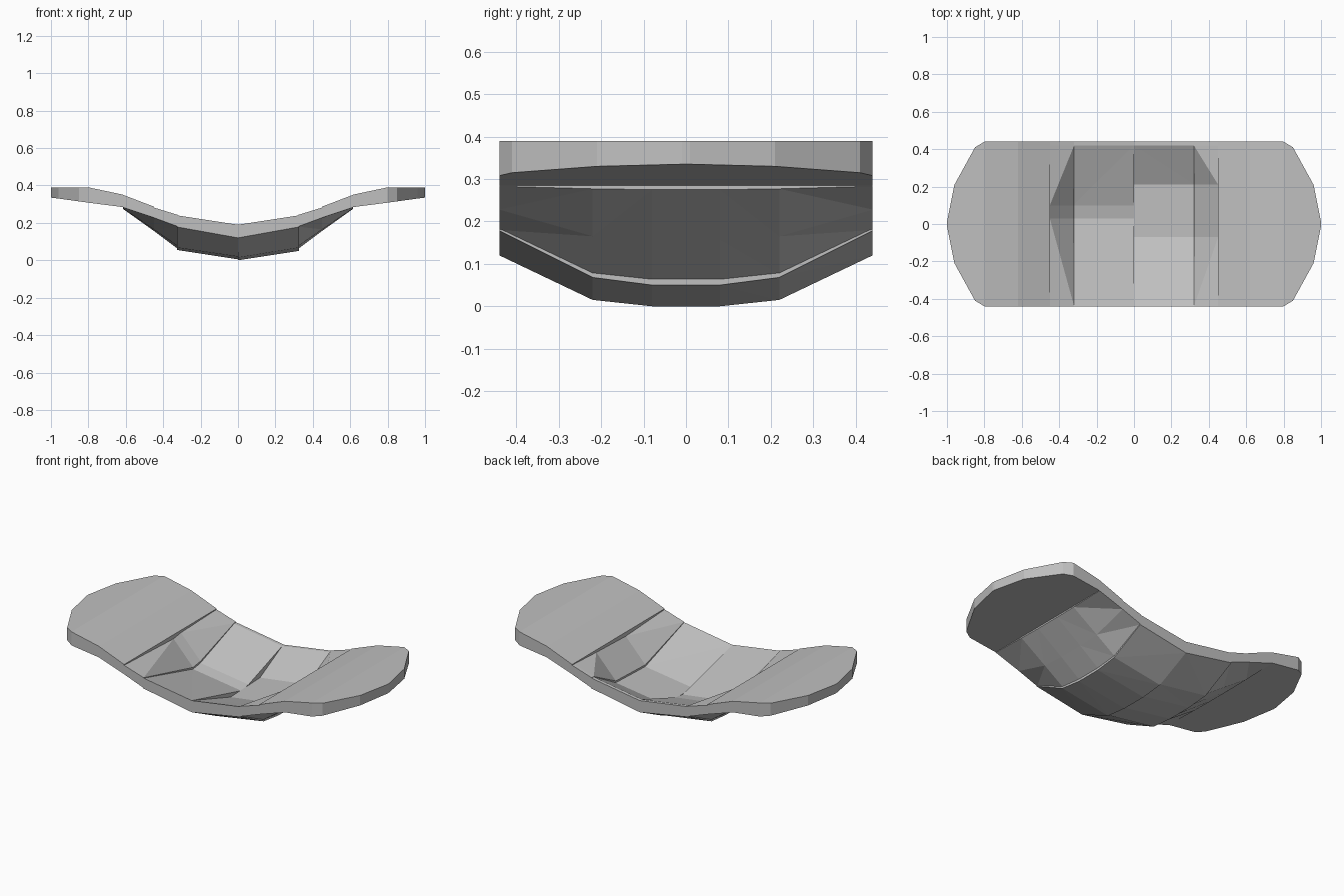
import bpy, bmesh

if "Cube" in bpy.data.objects:
    bpy.data.objects.remove(bpy.data.objects["Cube"])

HALF = 0.44  # half depth of every panel


def make_material(name, value):
    mat = bpy.data.materials.new(name)
    mat.use_nodes = True
    colour = (value, value, value, 1)
    mat.diffuse_color = colour
    mat.node_tree.nodes["Principled BSDF"].inputs["Base Color"].default_value = colour
    return mat


grey = make_material("plain grey", 0.53)


def loft(name, sections):
    """Join matching closed cross-sections, cap both ends."""
    bm = bmesh.new()
    rings = [[bm.verts.new(p) for p in ring] for ring in sections]
    n = len(rings[0])
    for a, b in zip(rings, rings[1:]):
        for i in range(n):
            j = (i + 1) % n
            bm.faces.new((a[i], a[j], b[j], b[i]))
    bm.faces.new(rings[0])
    bm.faces.new(rings[-1])
    bmesh.ops.triangulate(bm, faces=bm.faces[:])
    bmesh.ops.recalc_face_normals(bm, faces=bm.faces[:])
    mesh = bpy.data.meshes.new(name)
    bm.to_mesh(mesh)
    bm.free()
    mesh.materials.append(grey)
    obj = bpy.data.objects.new(name, mesh)
    bpy.context.collection.objects.link(obj)
    return obj


def dished_ring(x, rim, low, under_rim, under_mid, under_low, floor):
    """Cross-section with a dished top and a faceted, bulging underside."""
    y0, y1 = floor
    top = [(-HALF, rim), (y0, low), (y1, low + 0.01), (0.42, rim), (HALF, rim)]
    under = [(HALF, under_rim), (0.22, under_mid), (0.08, under_low),
             (-0.08, under_low), (-0.22, under_mid), (-HALF, under_rim)]
    return [(x, y, z) for y, z in top + under]


def flat_ring(x, half, top, bottom):
    return [(x, -half, top), (x, half, top), (x, half, bottom), (x, -half, bottom)]


# Wing profile: x, half depth, top height, underside height
wing = [
    (0.45, HALF, 0.287, 0.262),
    (0.62, HALF, 0.352, 0.285),
    (0.80, HALF, 0.39, 0.308),
    (0.85, 0.41, 0.39, 0.315),
    (0.96, 0.21, 0.39, 0.33),
    (1.00, 0.01, 0.39, 0.335),
]

# The fold across the dish sits differently on the two sides
sides = [("left", 1, (-0.07, 0.21), 0.0), ("right", -1, (0.03, 0.10), 0.005)]

for side, s, floor, lift in sides:
    # Central panel
    loft(side + "_centre_panel", [
        dished_ring(0, 0.19, 0.07, 0.12, 0.015 + lift, lift, floor),
        dished_ring(s * 0.325, 0.24, 0.115, 0.178, 0.068, 0.05 + lift, floor),
    ])
    # Sloping panel between centre and wing
    loft(side + "_slope_panel", [
        dished_ring(s * 0.32, 0.242, 0.125, 0.18, 0.075, 0.06, floor),
        dished_ring(s * 0.45, 0.282, 0.262, 0.228, 0.165, 0.157, floor),
        dished_ring(s * 0.615, 0.3, 0.29, 0.283, 0.277, 0.275, floor),
    ])
    # Rounded outer wing
    loft(side + "_wing", [flat_ring(s * x, h, t, b) for x, h, t, b in wing])
